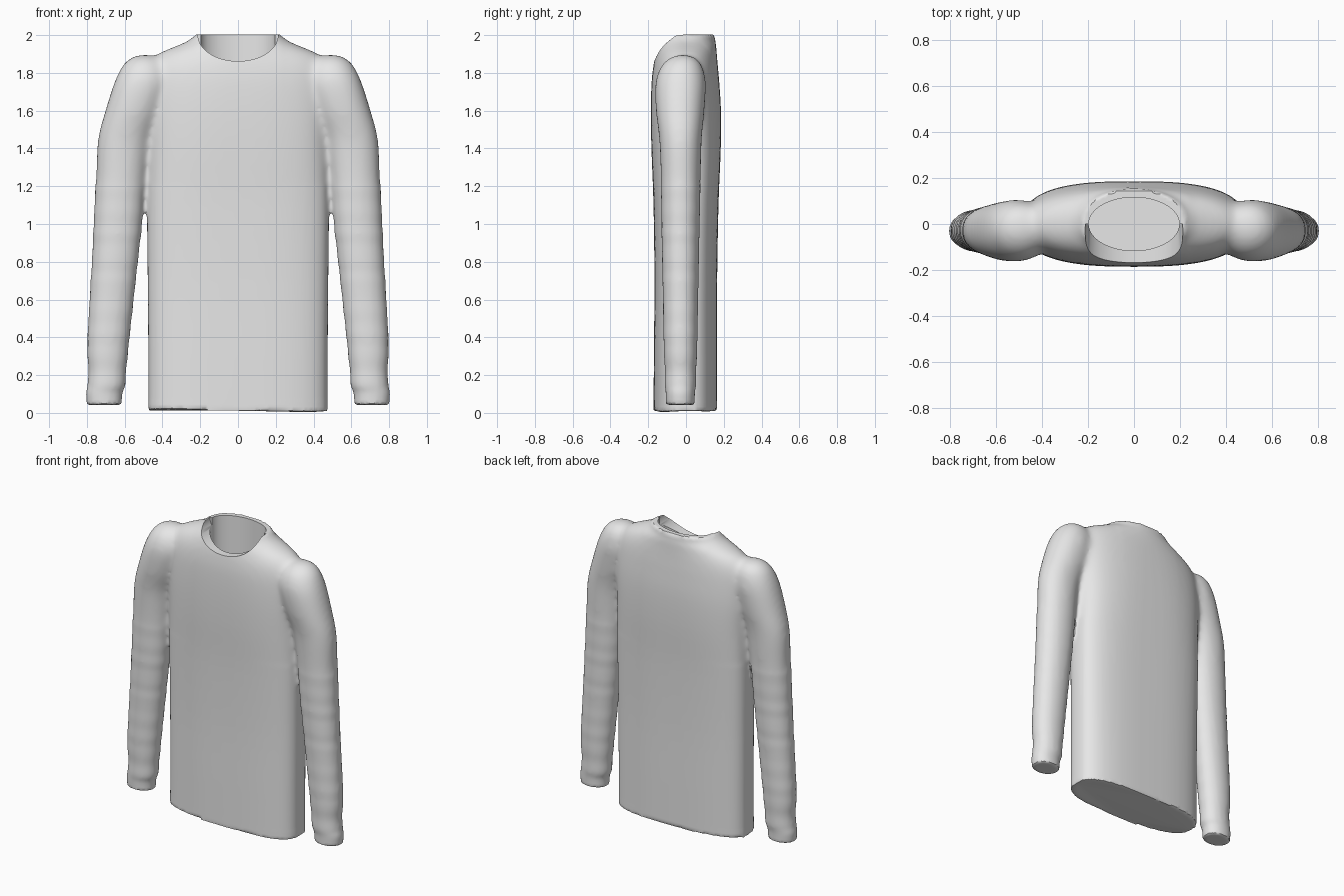
import bpy, bmesh, math

if "Cube" in bpy.data.objects:
    bpy.data.objects.remove(bpy.data.objects["Cube"])

# rows: z, x min, x max, y min, y max, superellipse power
TORSO = [
    (0.012, -0.475, 0.475, -0.172, 0.165, 2.9),
    (0.30, -0.475, 0.475, -0.170, 0.165, 2.9),
    (0.70, -0.478, 0.478, -0.167, 0.165, 2.9),
    (1.10, -0.482, 0.482, -0.172, 0.172, 2.9),
    (1.40, -0.480, 0.480, -0.183, 0.184, 2.8),
    (1.60, -0.490, 0.490, -0.186, 0.185, 2.6),
    (1.75, -0.490, 0.490, -0.182, 0.176, 2.4),
    (1.84, -0.475, 0.475, -0.172, 0.168, 2.2),
    (1.90, -0.425, 0.425, -0.160, 0.163, 2.0),
    (1.94, -0.335, 0.335, -0.150, 0.160, 2.0),
    (1.97, -0.265, 0.265, -0.145, 0.155, 2.0),
    (2.002, -0.222, 0.222, -0.140, 0.152, 2.2),
]
SLEEVE = [
    (0.042, 0.617, 0.800, -0.105, 0.045, 2.1),
    (0.11, 0.610, 0.806, -0.108, 0.048, 2.1),
    (0.14, 0.598, 0.797, -0.112, 0.052, 2.1),
    (0.22, 0.592, 0.792, -0.112, 0.054, 2.1),
    (0.36, 0.578, 0.798, -0.118, 0.060, 2.1),
    (0.60, 0.552, 0.786, -0.122, 0.064, 2.1),
    (0.80, 0.530, 0.774, -0.126, 0.068, 2.1),
    (1.00, 0.508, 0.764, -0.130, 0.072, 2.1),
    (1.25, 0.487, 0.753, -0.134, 0.078, 2.1),
    (1.45, 0.460, 0.742, -0.142, 0.084, 2.1),
    (1.60, 0.400, 0.703, -0.160, 0.098, 2.1),
    (1.75, 0.360, 0.655, -0.162, 0.105, 2.1),
    (1.84, 0.380, 0.612, -0.130, 0.085, 2.0),
    (1.88, 0.420, 0.568, -0.085, 0.050, 2.0),
    (1.897, 0.465, 0.525, -0.045, 0.010, 2.0),
]


def refine(rows, steps=4):
    """Smooth the row table with a Catmull-Rom spline."""
    out = []
    for i in range(len(rows) - 1):
        p = [rows[max(0, min(len(rows) - 1, i + k))] for k in (-1, 0, 1, 2)]
        for s in range(steps):
            t = s / steps
            out.append(tuple(0.5 * (2 * b + (c - a) * t + (2 * a - 5 * b + 4 * c - d) * t * t
                                    + (3 * b - a - 3 * c + d) * t ** 3)
                             for a, b, c, d in zip(*p)))
    return out + [rows[-1]]


def loft(bm, rows, sign=1, ripple=0.0, hem=0.0, n=64):
    """Stack closed cross-sections into a capped tube."""
    rings = []
    for j, (z, x0, x1, y0, y1, e) in enumerate(refine(rows)):
        ring = []
        grow = 1 + ripple * math.sin(z * 48) * (0.1 < z < 1.35)
        for k in range(n):
            a = 2 * math.pi * k / n
            c, s = math.cos(a), math.sin(a)
            u = math.copysign(abs(c) ** (2 / e), c) * grow
            v = math.copysign(abs(s) ** (2 / e), s) * grow
            x = (x0 + x1) / 2 + u * (x1 - x0) / 2
            y = (y0 + y1) / 2 + v * (y1 - y0) / 2
            dz = hem * math.cos(x * 13 + 1.5) * (1 if y < 0 else 0.5) if j == 0 else 0
            ring.append(bm.verts.new((sign * x, y, z - dz)))
        rings.append(ring)
    for a, b in zip(rings, rings[1:]):
        for k in range(n):
            bm.faces.new((a[k], a[(k + 1) % n], b[(k + 1) % n], b[k]))
    bm.faces.new(rings[0][::-1])
    bm.faces.new(rings[-1])


def make_object(name, bm):
    bmesh.ops.recalc_face_normals(bm, faces=bm.faces[:])
    mesh = bpy.data.meshes.new(name)
    bm.to_mesh(mesh)
    bm.free()
    ob = bpy.data.objects.new(name, mesh)
    bpy.context.collection.objects.link(ob)
    return ob


def apply_modifier(ob, kind, **settings):
    mod = ob.modifiers.new(kind.title(), kind)
    for key, value in settings.items():
        setattr(mod, key, value)
    bpy.context.view_layer.objects.active = ob
    bpy.ops.object.modifier_apply(modifier=mod.name)


def oval_cutter(name, location, scale, rotation):
    bpy.ops.mesh.primitive_cylinder_add(vertices=96, radius=1, depth=2,
                                        location=location, rotation=rotation)
    ob = bpy.context.object
    ob.name, ob.scale, ob.hide_render = name, scale, True
    bpy.context.view_layer.update()
    return ob


# torso and both sleeves fused into one knitted body
bm = bmesh.new()
loft(bm, TORSO, hem=0.009)
for side in (1, -1):
    loft(bm, SLEEVE, side, ripple=0.012)
sweater = make_object("sweater", bm)
apply_modifier(sweater, 'REMESH', mode='VOXEL', voxel_size=0.013)

# soften the shoulder and armpit joins
bm = bmesh.new()
bm.from_mesh(sweater.data)
joins = [v for v in bm.verts if 1.2 < v.co.z < 1.97 and abs(v.co.x) > 0.24]
body = [v for v in bm.verts if 0.06 < v.co.z < 1.97]
for i in range(14):
    bmesh.ops.smooth_vert(bm, verts=joins, factor=0.5,
                          use_axis_x=True, use_axis_y=True, use_axis_z=True)
for i in range(3):
    bmesh.ops.smooth_vert(bm, verts=body, factor=0.5,
                          use_axis_x=True, use_axis_y=True, use_axis_z=True)
bm.to_mesh(sweater.data)
bm.free()

# neck opening and lowered front neckline
FLOOR = 1.6
cutters = [
    oval_cutter("neck_cutter", (0, 0, FLOOR + 0.4), (0.197, 0.116, 0.4), (0, 0, 0)),
    oval_cutter("neckline_cutter", (0, -0.2, 2.0), (0.212, 0.138, 0.2), (math.pi / 2, 0, 0)),
]
for cutter in cutters:
    apply_modifier(sweater, 'BOOLEAN', operation='DIFFERENCE', solver='EXACT', object=cutter)
for cutter in cutters:
    bpy.data.objects.remove(cutter)

# open the neck into the hollow body
bm = bmesh.new()
bm.from_mesh(sweater.data)
floor = [f for f in bm.faces if all(abs(v.co.z - FLOOR) < 1e-4 for v in f.verts)
         and abs(f.normal.z) > 0.9 and abs(f.calc_center_median().x) < 0.2]
bmesh.ops.delete(bm, geom=floor, context='FACES')
bm.to_mesh(sweater.data)
bm.free()

# single light grey cloth
cloth = bpy.data.materials.new("light grey cloth")
cloth.diffuse_color = (0.8, 0.8, 0.8, 1)
cloth.use_nodes = True
cloth.node_tree.nodes["Principled BSDF"].inputs["Base Color"].default_value = cloth.diffuse_color
sweater.data.materials.clear()
sweater.data.materials.append(cloth)
for p in sweater.data.polygons:
    p.material_index = 0

bpy.ops.object.select_all(action='DESELECT')
sweater.select_set(True)
bpy.context.view_layer.objects.active = sweater
bpy.ops.object.shade_smooth_by_angle(angle=math.radians(40))
